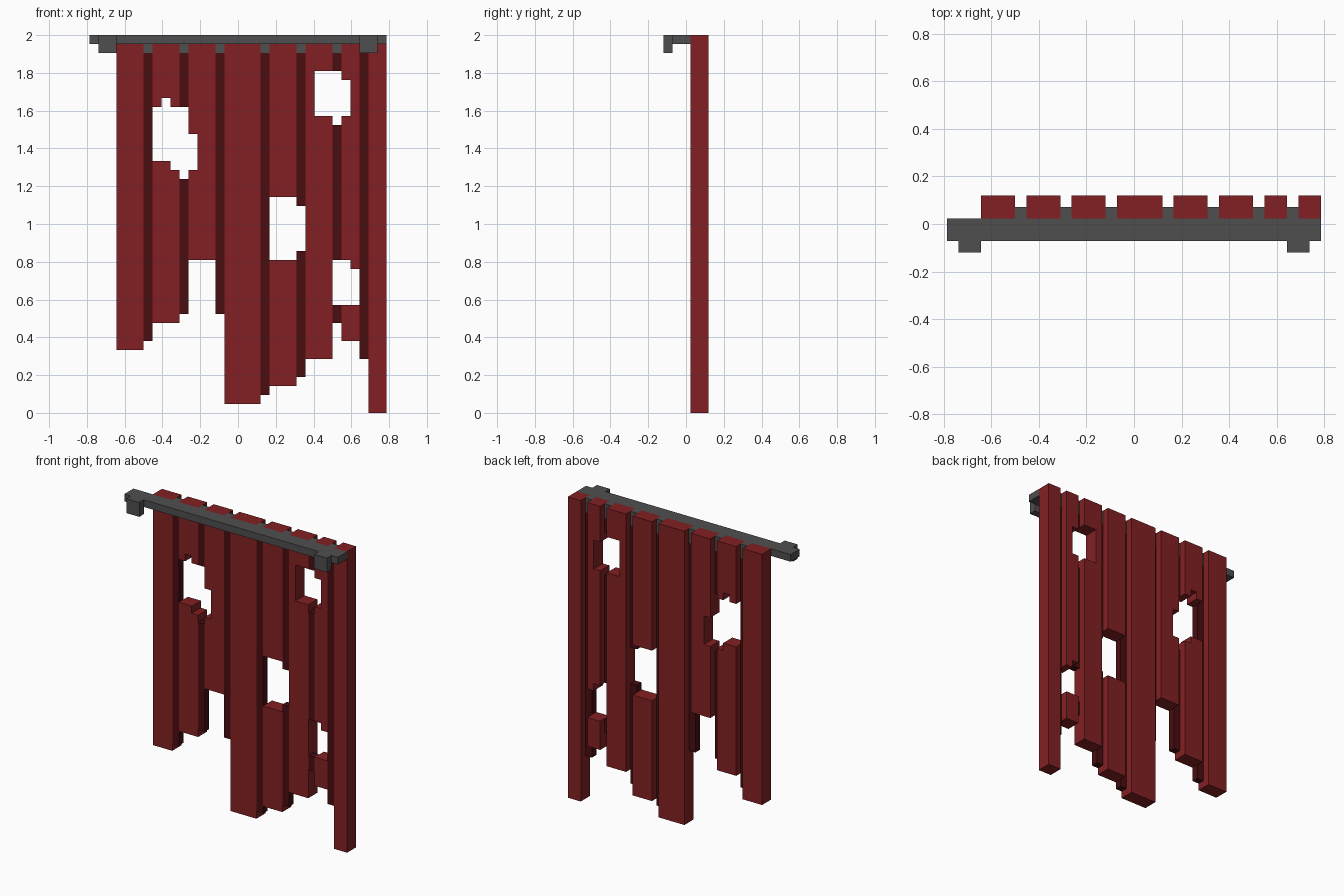
import bpy, bmesh

if "Cube" in bpy.data.objects:
    bpy.data.objects.remove(bpy.data.objects["Cube"], do_unlink=True)

U = 1 / 21            # one block of the building grid
X0, Y0 = -16.5, -2.5  # grid origin, in blocks


def material(name, rgb):
    m = bpy.data.materials.new(name)
    m.use_nodes = True
    col = (*rgb, 1)
    m.diffuse_color = col
    bsdf = next(n for n in m.node_tree.nodes if n.type == 'BSDF_PRINCIPLED')
    bsdf.inputs["Base Color"].default_value = col
    bsdf.inputs["Roughness"].default_value = 0.9
    return m


RED = material("curtain red", (0.223, 0.0145, 0.0165))
DARK = material("fold dark red", (0.065, 0.004, 0.005))
GREY = material("rail grey", (0.078, 0.078, 0.078))


def sheet(name, cells, y0, y1, mat):
    """Thick flat part made from a set of (x, z) grid cells."""
    bm = bmesh.new()
    for x, z in sorted(cells):
        bm.faces.new([bm.verts.new(((x + a + X0) * U, (y0 + Y0) * U, (z + b) * U))
                      for a, b in ((0, 0), (1, 0), (1, 1), (0, 1))])
    bmesh.ops.remove_doubles(bm, verts=bm.verts, dist=1e-4)
    bmesh.ops.dissolve_limit(bm, angle_limit=0.01, verts=bm.verts, edges=bm.edges)
    ext = bmesh.ops.extrude_face_region(bm, geom=bm.faces[:], use_keep_orig=True)
    new = [g for g in ext["geom"] if isinstance(g, bmesh.types.BMVert)]
    bmesh.ops.translate(bm, verts=new, vec=(0, (y1 - y0) * U, 0))
    bmesh.ops.recalc_face_normals(bm, faces=bm.faces)
    me = bpy.data.meshes.new(name)
    bm.to_mesh(me)
    bm.free()
    me.materials.append(mat)
    ob = bpy.data.objects.new(name, me)
    bpy.context.collection.objects.link(ob)
    return ob


def rect(x0, x1, z0, z1):
    return {(x, z) for x in range(x0, x1) for z in range(z0, z1)}


# Torn holes through the cloth, as blocks (x0, x1, z0, z1)
HOLES = [
    (7, 10, 28, 34), (8, 9, 34, 35), (9, 10, 27, 28), (10, 11, 26, 34), (11, 12, 27, 31),
    (25, 28, 33, 38), (28, 29, 33, 37), (27, 28, 32, 33),
    (20, 23, 17, 24), (23, 24, 18, 23),
    (27, 29, 12, 17), (29, 30, 12, 16),
]
holes = set().union(*(rect(*h) for h in HOLES))

# Raised cloth folds: left edge, right edge, ragged lower end
FOLDS = [(3, 6, 7), (7, 10, 10), (11, 14, 17), (15, 19, 1),
         (20, 23, 3), (24, 27, 6), (28, 30, 8), (31, 33, 0)]
for i, (a, b, low) in enumerate(FOLDS, 1):
    sheet(f"curtain_fold_{i}", rect(a, b, low, 42) - holes, 3, 5, RED)

# Thin dark cloth between the folds, each hung from a rail hook
GAPS = [(6, 8), (10, 11), (14, 11), (19, 2), (23, 4), (27, 10), (30, 6)]
for i, (x, low) in enumerate(GAPS, 1):
    sheet(f"curtain_recess_{i}", rect(x, x + 1, low, 40) - holes, 3, 4, DARK)
    sheet(f"rail_hook_{i}", rect(x, x + 1, 40, 42), 3, 4, GREY)

# Rail with a bracket near each end
sheet("curtain_rail", rect(0, 33, 41, 42), 1, 3, GREY)
for name, x in (("right_bracket", 1), ("left_bracket", 30)):
    sheet(name, rect(x, x + 2, 40, 42), 0, 1, GREY)
